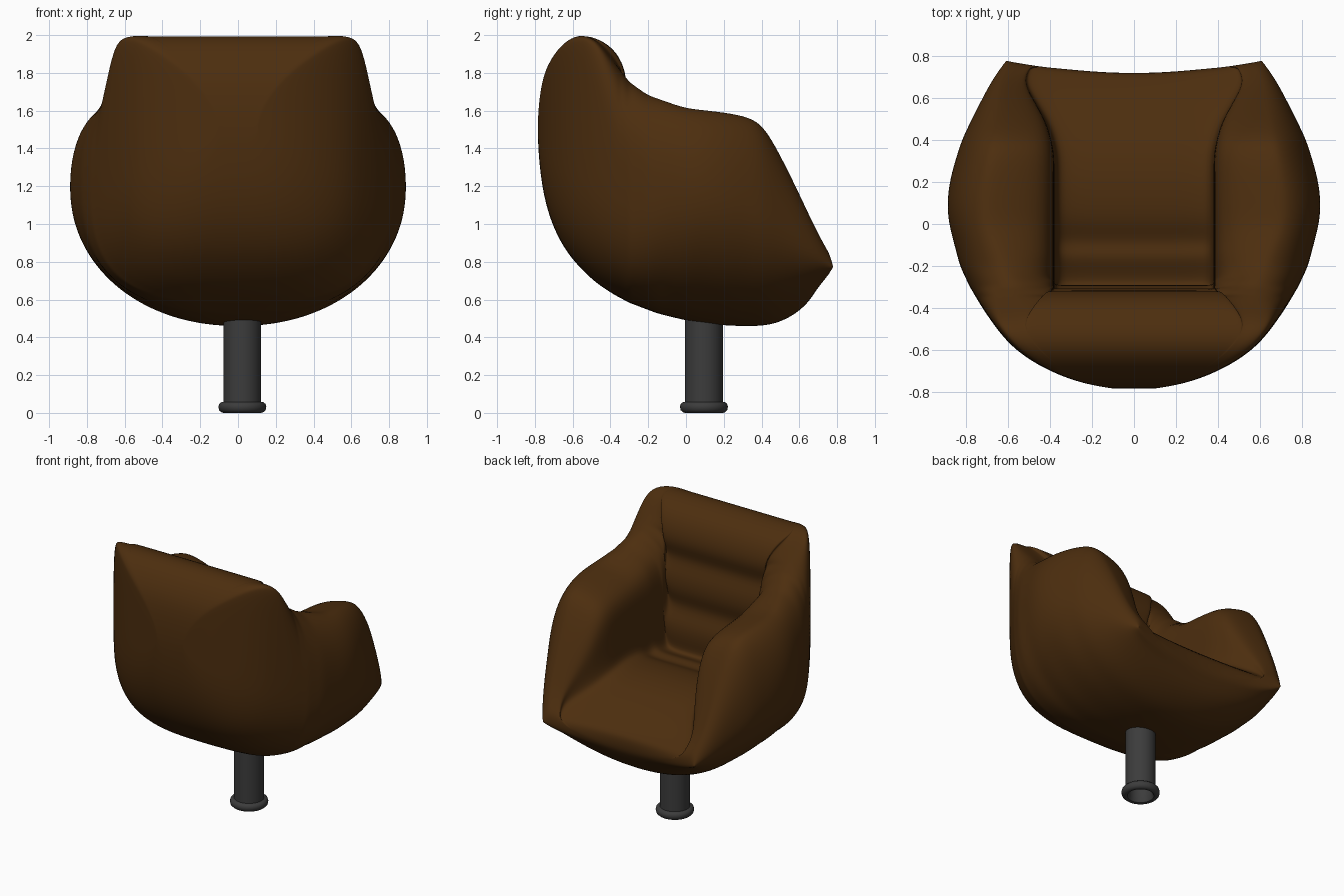
import bpy, bmesh, math

if "Cube" in bpy.data.objects:
    bpy.data.objects.remove(bpy.data.objects["Cube"])


def material(name, rgb):
    m = bpy.data.materials.new(name)
    m.diffuse_color = (*rgb, 1)
    m.use_nodes = True
    m.node_tree.nodes["Principled BSDF"].inputs["Base Color"].default_value = m.diffuse_color
    return m


def make_object(name, bm, mat):
    bmesh.ops.recalc_face_normals(bm, faces=bm.faces)
    me = bpy.data.meshes.new(name)
    bm.to_mesh(me)
    bm.free()
    me.materials.append(mat)
    ob = bpy.data.objects.new(name, me)
    bpy.context.collection.objects.link(ob)
    for p in me.polygons:
        p.use_smooth = True
    return ob


def interp(table, y):
    if y <= table[0][0]:
        return table[0][1]
    for (a, u), (b, v) in zip(table, table[1:]):
        if y <= b:
            return u + (v - u) * (y - a) / (b - a)
    return table[-1][1]


brown = material("brown leather", (0.073, 0.027, 0.0045))
grey = material("dark grey metal", (0.045, 0.045, 0.045))

# Shell dimensions along the depth: half width, widest height, underside, top
WIDTH = [(-.785, .1), (-.768, .22), (-.72, .365), (-.65, .5), (-.57, .6), (-.48, .67),
         (-.4, .725), (-.3, .785), (-.2, .832), (0, .885), (.1, .895), (.2, .885), (.4, .825),
         (.6, .725), (.7, .67), (.78, .61)]
WIDEST = [(-.785, 1.5), (-.57, 1.4), (-.3, 1.28), (.1, 1.2), (.35, 1.12), (.6, .93), (.78, .77)]
UNDER = [(-.785, 1.42), (-.765, 1.2), (-.72, 1.02), (-.65, .875), (-.57, .775), (-.48, .69),
         (-.39, .63), (-.3, .582), (-.15, .525), (0, .488), (.15, .463), (.3, .457), (.41, .46),
         (.5, .475), (.6, .515), (.7, .585), (.78, .7)]
TOP = [(-.785, 1.58), (-.765, 1.76), (-.72, 1.87), (-.65, 1.96), (-.57, 2.005), (-.48, 1.985),
       (-.4, 1.88), (-.3, 1.76), (-.2, 1.69), (0, 1.62), (.2, 1.6), (.33, 1.575),
       (.41, 1.53), (.5, 1.38), (.6, 1.18), (.7, .96), (.78, .82)]
INNER = [(-.5, .56), (-.41, .48), (-.35, .41), (-.3, .38), (.35, .38), (.5, .42), (.65, .5), (.78, .58)]

# Stations: shell depth, then the matching point on the padded back and seat
STATIONS = [(-.785, -.785, 1.58), (-.765, -.765, 1.76), (-.72, -.72, 1.87), (-.65, -.65, 1.96),
            (-.57, -.57, 2.0), (-.48, -.48, 1.99), (-.41, -.38, 1.93), (-.37, -.325, 1.83),
            (-.35, -.31, 1.72), (-.335, -.36, 1.62), (-.32, -.31, 1.52), (-.305, -.3, 1.38),
            (-.29, -.35, 1.28), (-.275, -.29, 1.17), (-.26, -.29, 1.05), (-.24, -.31, .95),
            (-.2, -.23, .97), (-.15, -.15, 1.01), (-.09, -.09, .98), (0, 0, 1.03),
            (.1, .1, 1.045), (.22, .22, 1.045), (.33, .33, 1.025), (.41, .41, 1.0),
            (.5, .5, .965), (.6, .6, .92), (.69, .69, .865), (.75, .75, .82), (.78, .78, .79)]


def half_section(y, ys, zs):
    w, zw, zb, zt = (interp(t, y) for t in (WIDTH, WIDEST, UNDER, TOP))
    inner = min(interp(INNER, y), .8 * w)
    ridge = inner + interp([(-.5, .5), (-.3, .42), (0, .58)], y) * (w - inner)
    n = interp([(-.5, 6), (-.42, 3.2), (-.35, 2.4), (-.2, 2.1), (.4, 2)], y)
    m = interp([(-.3, 3.2), (-.2, 2.8), (-.1, 2.4), (.1, 2.1)], y)
    pts = []
    for k in range(14):                      # underside up to the widest line
        a = math.pi / 2 * k / 13
        pts.append((w * math.sin(a) ** (2 / m), y, zw - (zw - zb) * max(math.cos(a), 0) ** (2 / m)))
    for k in range(1, 7):                    # outer arm up to its ridge
        a = math.pi / 2 * k / 6
        pts.append((ridge + (w - ridge) * max(math.cos(a), 0) ** (2 / n), y,
                    zw + (zt - zw) * math.sin(a) ** (2 / n)))
    lip = min(.06, .5 * (ridge - inner))
    for x, f in ((inner + lip, .1), (inner, .3), (inner, .65), (inner - .005, .93),
                 (inner * .9, 1), (inner * .5, 1), (0, 1)):   # inner wall and cushion
        pts.append((x, y + (ys - y) * f, zt + (zs - zt) * f))
    if y > .4:                               # front lip curves back at the middle
        b = .06 * (y - .4) / .38
        pts = [(x, q - b * (1 - min(1, x / w) ** 2), z) for x, q, z in pts]
    return pts


# Padded tub: lofted sections, smoothed
bm = bmesh.new()
rings = []
for st in STATIONS:
    h = half_section(*st)
    loop = h + [(-x, y, z) for x, y, z in reversed(h[1:-1])]
    rings.append([bm.verts.new(p) for p in loop])
count = len(rings[0])
for r, s in zip(rings, rings[1:]):
    for i in range(count):
        j = (i + 1) % count
        bm.faces.new((r[i], r[j], s[j], s[i]))
top = count // 2
for r in (rings[0], rings[-1]):              # end strips joining underside and top
    for side in (1, -1):
        for k in range(top // 2):
            ids = [side * k, side * (k + 1), side * (top - k - 1), side * (top - k)]
            face = []
            for i in ids:
                v = r[i % count]
                if v not in face:
                    face.append(v)
            bm.faces.new(face)
tub = make_object("padded_tub", bm, brown)
sub = tub.modifiers.new("smooth", 'SUBSURF')
sub.levels = sub.render_levels = 2

# Hollow post with a rolled foot ring
PROFILE = [(0, .62), (.1, .62), (.1, .058), (.113, .056), (.123, .047), (.127, .032),
           (.123, .014), (.112, .004), (.1, 0), (.088, .004), (.08, .02), (.08, .1), (0, .1)]
bm = bmesh.new()
vs = [bm.verts.new((.023 + r, .095, z)) for r, z in PROFILE]
es = [bm.edges.new(p) for p in zip(vs, vs[1:])]
bmesh.ops.spin(bm, geom=vs + es, cent=(.023, .095, 0), axis=(0, 0, 1),
               angle=2 * math.pi, steps=40)
bmesh.ops.remove_doubles(bm, verts=bm.verts, dist=.0005)
post = make_object("post", bm, grey)
bpy.context.view_layer.objects.active = post
post.select_set(True)
bpy.ops.object.shade_smooth_by_angle(angle=math.radians(40))
